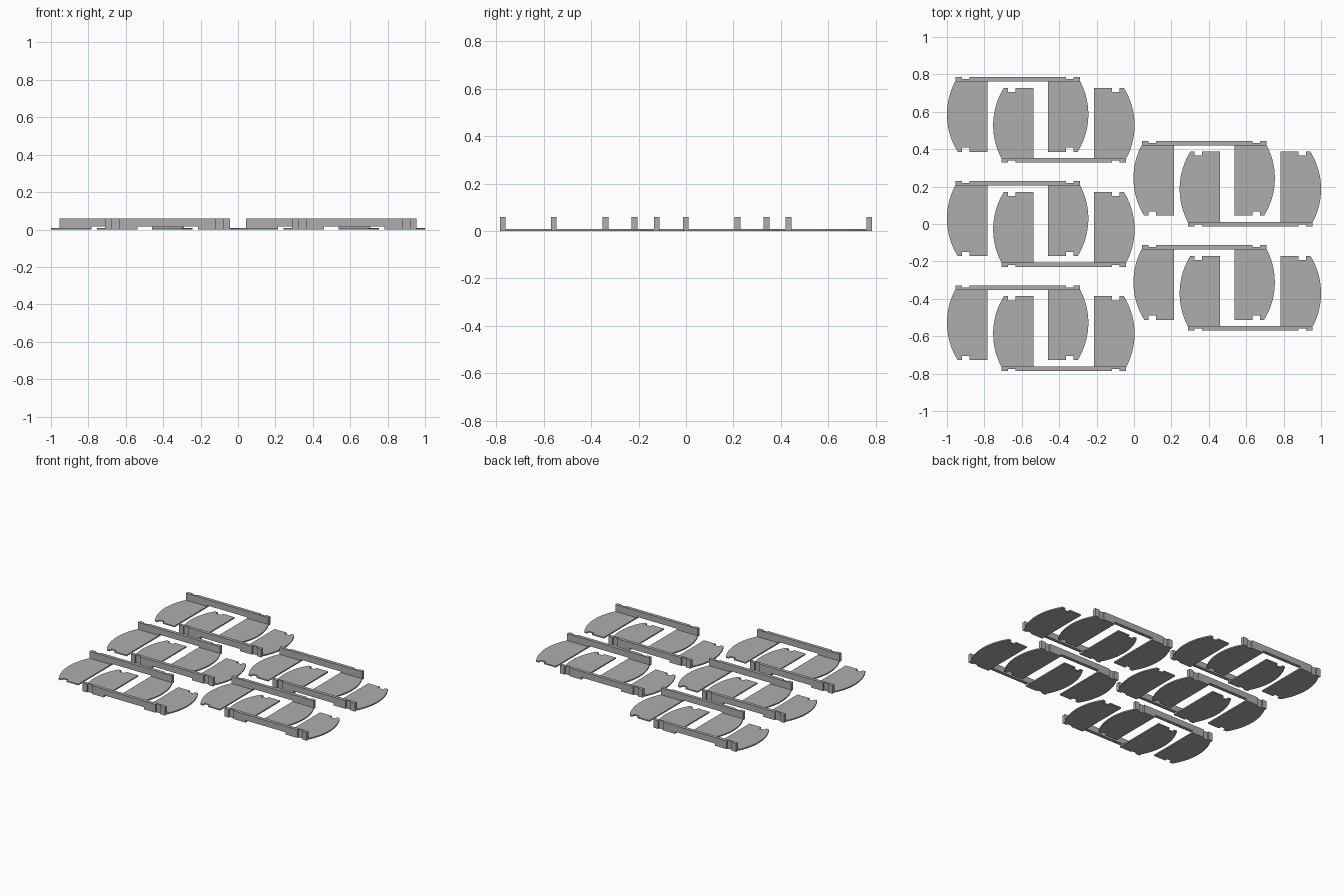
import bpy, bmesh, math

if "Cube" in bpy.data.objects:
    bpy.data.objects.remove(bpy.data.objects["Cube"])

R = 0.378          # radius of the curved plate edge
HALF = 0.2         # half depth of one piece
INNER = 0.176      # inner face of the bar
GAP = 0.162        # half width of the space between two plates
NA, NB = 0.2575, 0.298   # notch span in x

grey = bpy.data.materials.new("light grey")
grey.diffuse_color = (0.42, 0.42, 0.42, 1)
grey.use_nodes = True
grey.node_tree.nodes["Principled BSDF"].inputs["Base Color"].default_value = grey.diffuse_color


def prism(name, pts, z0, z1):
    """Extrude a flat outline from z0 up to z1."""
    bm = bmesh.new()
    face = bm.faces.new([bm.verts.new((x, y, z0)) for x, y in pts])
    new = bmesh.ops.extrude_face_region(bm, geom=[face])["geom"]
    bmesh.ops.translate(bm, vec=(0, 0, z1 - z0),
                        verts=[v for v in new if isinstance(v, bmesh.types.BMVert)])
    bmesh.ops.recalc_face_normals(bm, faces=bm.faces)
    me = bpy.data.meshes.new(name)
    bm.to_mesh(me)
    bm.free()
    me.materials.append(grey)
    return me


def place(name, me, loc=(0, 0), turn=0):
    ob = bpy.data.objects.new(name, me)
    ob.location = (loc[0], loc[1], 0)
    ob.rotation_euler.z = turn
    bpy.context.collection.objects.link(ob)
    return ob


# Plate: straight inner edge, arc outside, notch in the free end
a0, a1 = -math.asin(HALF / R), math.asin(INNER / R)
arc = [(R * math.cos(a0 + (a1 - a0) * i / 20), R * math.sin(a0 + (a1 - a0) * i / 20))
       for i in range(21)]
plate = [(GAP, INNER), (GAP, -HALF), (NA, -HALF), (NA, -HALF + 0.022),
         (NB, -HALF + 0.022), (NB, -HALF)] + arc
right_plate = prism("right_plate", plate, 0, 0.009)
left_plate = prism("left_plate", [(-x, y) for x, y in plate], 0, 0.009)

# Bar: upright rail with two shallow grooves on its outer face
end = 0.333
half = [(NA, HALF), (NA, HALF - 0.011), (NB, HALF - 0.011), (NB, HALF), (end, HALF), (end, INNER)]
outline = half + [(-x, y) for x, y in reversed(half)]
bar_src = place("bar_source", prism("bar_source", outline, 0, 0.06))

# Raise the underside of the bar between the plates
cutter = place("gap_cutter", prism("gap_cutter", [(-GAP, 0.1), (GAP, 0.1), (GAP, 0.3), (-GAP, 0.3)],
                                   -0.05, 0.016))
cutter.hide_render = True
mod = bar_src.modifiers.new("gap", 'BOOLEAN')
mod.operation, mod.object, mod.solver = 'DIFFERENCE', cutter, 'EXACT'
bpy.context.view_layer.update()
bar = bpy.data.meshes.new_from_object(bar_src.evaluated_get(bpy.context.evaluated_depsgraph_get()))
bar.name = "bar"
for ob in (bar_src, cutter):
    bpy.data.objects.remove(ob)

# Five interlocked pairs of pieces, the second piece of each turned round
groups = [(-0.4985, 0.557), (-0.4985, 0), (-0.4985, -0.557), (0.4985, 0.216), (0.4985, -0.341)]
for gx, gy in groups:
    for s, turn in ((1, 0), (-1, math.pi)):
        loc = (gx - s * 0.1235, gy + s * 0.029)
        place("left_plate", left_plate, loc, turn)
        place("right_plate", right_plate, loc, turn)
        place("bar", bar, loc, turn)
